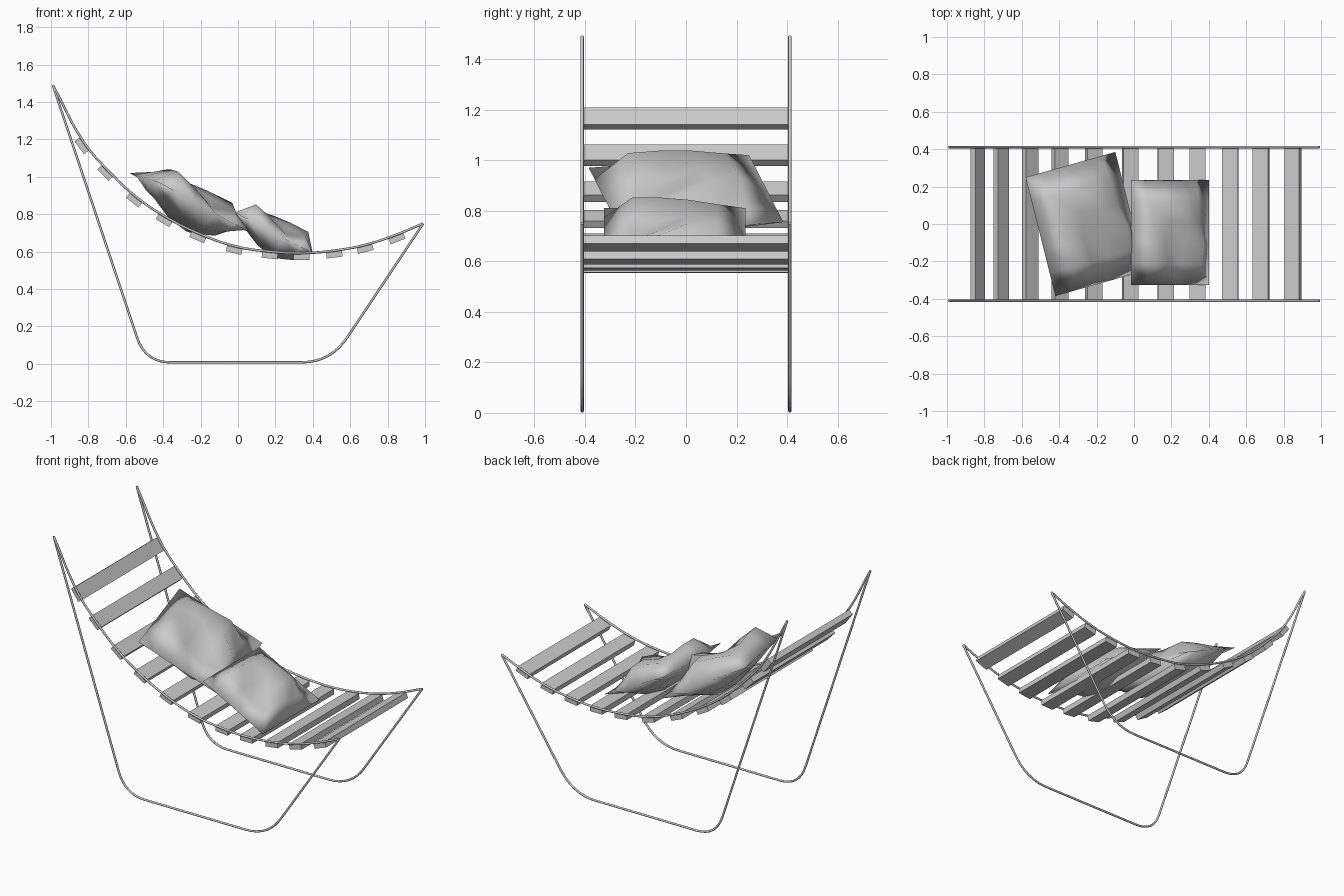
import bpy, math
from mathutils import Vector, Matrix

old = bpy.data.objects.get("Cube")
if old:
    bpy.data.objects.remove(old, do_unlink=True)

grey = bpy.data.materials.new("light_grey")
grey.use_nodes = True
COLOUR = (0.6, 0.6, 0.6, 1)
grey.diffuse_color = COLOUR
grey.node_tree.nodes["Principled BSDF"].inputs["Base Color"].default_value = COLOUR

RAIL_Y, ROD = 0.411, 0.0065
SLAT_W, SLAT_T = 0.085, 0.034


def add_mesh(name, verts, faces, smooth=False):
    me = bpy.data.meshes.new(name)
    me.from_pydata(verts, [], faces)
    me.materials.append(grey)
    ob = bpy.data.objects.new(name, me)
    bpy.context.collection.objects.link(ob)
    if smooth:
        me.shade_smooth()
    return ob


def rod(name, points, y):
    """Round rod through (x, z, handle type) points at depth y."""
    cu = bpy.data.curves.new(name, "CURVE")
    cu.dimensions = "3D"
    cu.bevel_depth, cu.bevel_resolution, cu.resolution_u = ROD, 2, 8
    cu.use_fill_caps = True
    sp = cu.splines.new("BEZIER")
    sp.bezier_points.add(len(points) - 1)
    for bp, (x, z, kind) in zip(sp.bezier_points, points):
        bp.co = (x, y, z)
        bp.handle_left_type = bp.handle_right_type = kind
    tmp = bpy.data.objects.new(name + "_path", cu)
    bpy.context.collection.objects.link(tmp)
    bpy.context.view_layer.update()
    me = bpy.data.meshes.new_from_object(tmp.evaluated_get(bpy.context.evaluated_depsgraph_get()))
    bpy.data.objects.remove(tmp, do_unlink=True)
    me.name = name
    me.materials.clear()
    me.materials.append(grey)
    me.shade_smooth()
    bpy.context.collection.objects.link(bpy.data.objects.new(name, me))


# Slats: box across the seat, turned to follow the sag of the bed
slats = [(-.835, 1.165), (-.71, 1.02), (-.555, .875), (-.395, .767), (-.215, .677), (-.02, .609),
         (.17, .58), (.34, .572), (.515, .585), (.68, .615), (.85, .67)]
ends = [(-.99, 1.49), (.99, .75)]
line = [(-.96, 1.36)] + slats + [(1.0, .74)]
rail = [ends[0]]
for i, (x, z) in enumerate(slats):
    dx, dz = line[i + 2][0] - line[i][0], line[i + 2][1] - line[i][1]
    t = Vector((dx, 0, dz)).normalized()
    n = Vector((-t.z, 0, t.x))
    c = Vector((x, 0, z))
    top = c + n * (SLAT_T / 2 + ROD / 2)
    rail.append((top.x, top.z))
    verts = [c + t * (a * SLAT_W / 2) + n * (b * SLAT_T / 2) + Vector((0, s * (RAIL_Y - ROD), 0))
             for s in (-1, 1) for a, b in ((-1, -1), (1, -1), (1, 1), (-1, 1))]
    faces = [(0, 1, 2, 3), (7, 6, 5, 4)] + [(k, k + 4, (k + 1) % 4 + 4, (k + 1) % 4) for k in range(4)]
    add_mesh(f"slat_{i + 1}", verts, faces)
rail.append(ends[1])


def fillet(a, corner, b, steps=8):
    """Curved bend from a to b, pulled toward the corner."""
    a, corner, b = Vector(a), Vector(corner), Vector(b)
    for k in range(steps + 1):
        f = k / steps
        p = a * (1 - f) ** 2 + corner * 2 * f * (1 - f) + b * f * f
        yield (p.x, p.y, "VECTOR")


# Side frames: sagging bed rail plus the bent leg loop beneath it
leg = [(*ends[0], "VECTOR"), *fillet((-.54, .14), (-.495, .008), (-.36, .008)),
       *fillet((.34, .008), (.5, .008), (.59, .15)), (*ends[1], "VECTOR")]
for side, y in (("left", RAIL_Y), ("right", -RAIL_Y)):
    side = "back" if y > 0 else "front"
    rod(f"{side}_bed_rail", [(x, z, "AUTO") for x, z in rail], y)
    rod(f"{side}_leg_loop", leg, y)

# Cushions: crumpled pillow with a flat seam, from coarse height grids
U = (0, .17, .4, .63, .84, 1)
V = (0, .2, .4, .6, .8, 1)
UPPER = ((.06, .08, .09, .03), (.08, .07, .09, .04), (.09, .04, .06, .09), (.09, .06, .02, .06))
LOWER = ((.04, .07, .08, .05), (.05, .1, .12, .08), (.05, .1, .12, .08), (.04, .07, .09, .05))


def cushion(name, head, foot, across):
    """Pillow with its head corner, the foot corner and the far head corner given."""
    head, u, v = Vector(head), Vector(foot) - Vector(head), Vector(across) - Vector(head)
    n = v.cross(u).normalized()
    size = v.length / .56
    verts, faces, index = [], [], {}
    for sign, grid in ((1, UPPER), (-1, LOWER)):
        for j in range(6):
            for i in range(6):
                inner = 0 < i < 5 and 0 < j < 5
                key = (i, j, sign if inner else 0)
                if key not in index:
                    index[key] = len(verts)
                    h = sign * grid[j - 1][i - 1] * size if inner else 0
                    verts.append(head + u * U[i] + v * V[j] + n * h)
        at = lambda i, j: index[(i, j, sign if 0 < i < 5 and 0 < j < 5 else 0)]
        for j in range(5):
            for i in range(5):
                q = [at(i, j), at(i, j + 1), at(i + 1, j + 1), at(i + 1, j)]
                q = q if sign > 0 else q[::-1]
                faces += [(q[0], q[1], q[2]), (q[0], q[2], q[3])]
    add_mesh(name, verts, faces, smooth=True)


cushion("back_cushion", (-.58, .25, 1.02), (-.1, .385, .755), (-.42, -.385, .97))
cushion("seat_cushion", (-.015, .235, .81), (.4, .235, .59), (-.015, -.325, .81))
